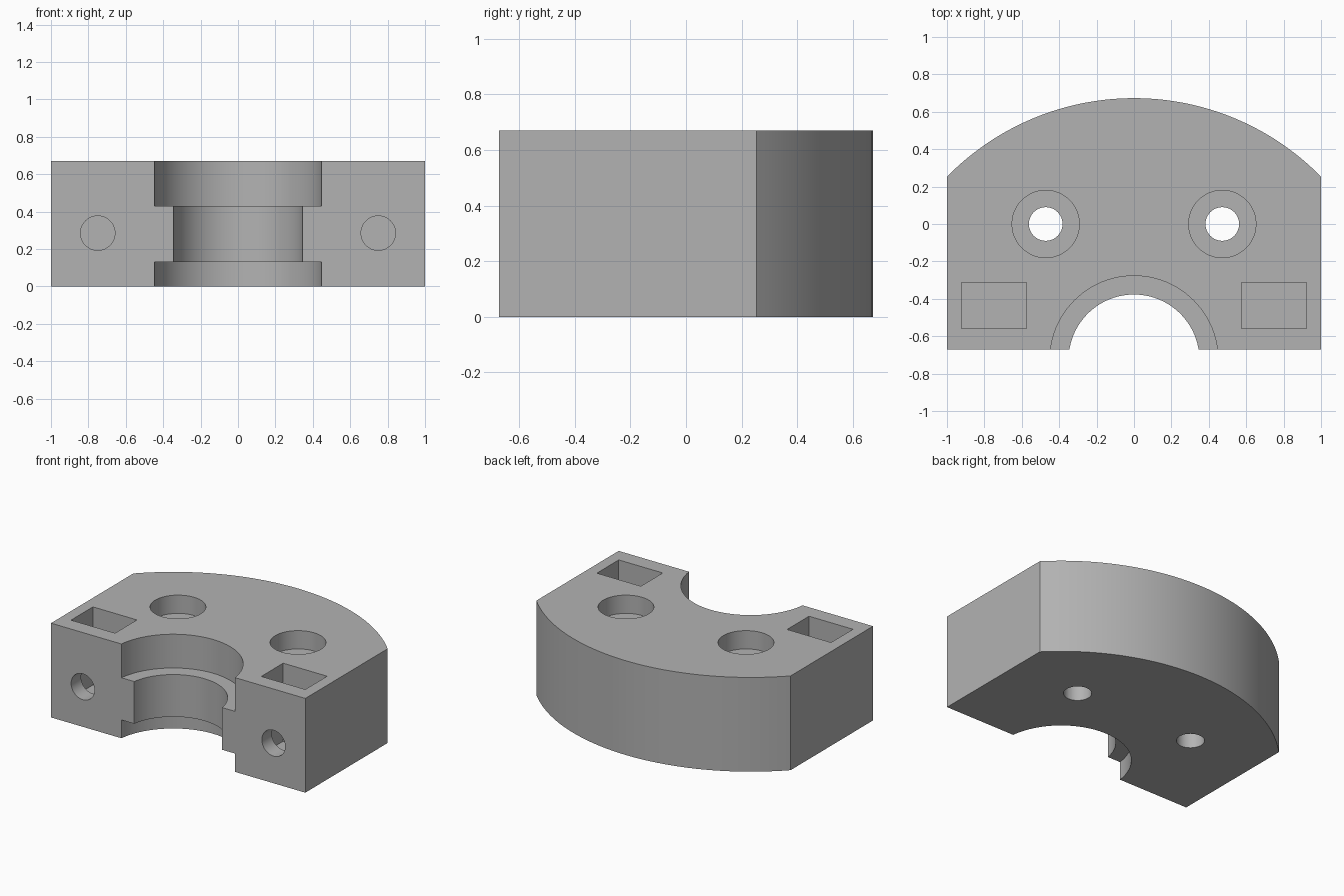
import bpy, bmesh
from math import cos, sin, pi, asin
from mathutils import Matrix

if "Cube" in bpy.data.objects:
    bpy.data.objects.remove(bpy.data.objects["Cube"])

HEIGHT, FRONT = 0.67, -0.672
ARC_Y, ARC_R = -0.727, 1.4      # shared centre of the back arc and the bore

grey = bpy.data.materials.new("plain grey")
grey.use_nodes = True
colour = (0.45, 0.45, 0.45, 1)
grey.diffuse_color = colour
grey.node_tree.nodes["Principled BSDF"].inputs["Base Color"].default_value = colour


def finish(name, bm):
    bmesh.ops.recalc_face_normals(bm, faces=bm.faces)
    mesh = bpy.data.meshes.new(name)
    bm.to_mesh(mesh)
    bm.free()
    mesh.materials.append(grey)
    obj = bpy.data.objects.new(name, mesh)
    bpy.context.collection.objects.link(obj)
    return obj


def stepped_cylinder(name, profile, matrix, sides):
    """Closed lathe solid from (radius, height) pairs."""
    bm = bmesh.new()
    rings = [[bm.verts.new((r * cos(2 * pi * i / sides), r * sin(2 * pi * i / sides), z))
              for i in range(sides)] for r, z in profile]
    for low, high in zip(rings, rings[1:]):
        for i in range(sides):
            j = (i + 1) % sides
            bm.faces.new((low[i], low[j], high[j], high[i]))
    bm.faces.new(rings[0])
    bm.faces.new(rings[-1])
    bm.transform(matrix)
    return finish(name, bm)


def box(name, centre, size):
    bm = bmesh.new()
    bmesh.ops.create_cube(bm, size=1)
    bm.transform(Matrix.Translation(centre) @ Matrix.Diagonal((*size, 1)))
    return finish(name, bm)


# Body: straight front and sides, arched back
half = asin(1 / ARC_R)
steps = 40
outline = [(-1, FRONT), (1, FRONT)]
for i in range(steps + 1):
    a = half - 2 * half * i / steps
    outline.append((ARC_R * sin(a), ARC_Y + ARC_R * cos(a)))
bm = bmesh.new()
base = bm.faces.new([bm.verts.new((x, y, 0)) for x, y in outline])
top = bmesh.ops.extrude_face_region(bm, geom=[base])["geom"]
bmesh.ops.translate(bm, vec=(0, 0, HEIGHT),
                    verts=[v for v in top if isinstance(v, bmesh.types.BMVert)])
body = finish("clamp_body", bm)

# Stepped bore with an inner collar
cutters = [stepped_cylinder(
    "bore_cutter",
    [(0.45, -0.1), (0.45, 0.13), (0.35, 0.13), (0.35, 0.43), (0.45, 0.43), (0.45, 0.8)],
    Matrix.Translation((0, ARC_Y, 0)), 96)]

for side in (-1, 1):
    # Counterbored vertical screw hole
    cutters.append(stepped_cylinder(
        "screw_hole_cutter",
        [(0.09, -0.1), (0.09, 0.54), (0.18, 0.54), (0.18, 0.8)],
        Matrix.Translation((side * 0.472, 0, 0)), 48))
    # Nut pocket open at the top
    cutters.append(box("nut_pocket_cutter", (side * 0.748, -0.437, 0.458),
                       (0.346, 0.246, 0.686)))
    # Front bolt hole running into the pocket
    cutters.append(stepped_cylinder(
        "bolt_hole_cutter", [(0.092, 0), (0.092, 0.4)],
        Matrix.Translation((side * 0.75, -0.43, 0.285)) @ Matrix.Rotation(pi / 2, 4, "X"), 48))

for cutter in cutters:
    cutter.hide_render = True
    cut = body.modifiers.new(cutter.name, "BOOLEAN")
    cut.operation, cut.solver, cut.object = "DIFFERENCE", "EXACT", cutter

# Bake the cuts and drop the cutters
graph = bpy.context.evaluated_depsgraph_get()
baked = bpy.data.meshes.new_from_object(body.evaluated_get(graph))
body.modifiers.clear()
body.data = baked
for cutter in cutters:
    bpy.data.objects.remove(cutter)

# Smooth the arcs, keep the edges sharp
bpy.ops.object.select_all(action="DESELECT")
body.select_set(True)
bpy.context.view_layer.objects.active = body
bpy.ops.object.shade_smooth_by_angle(angle=pi / 6)
